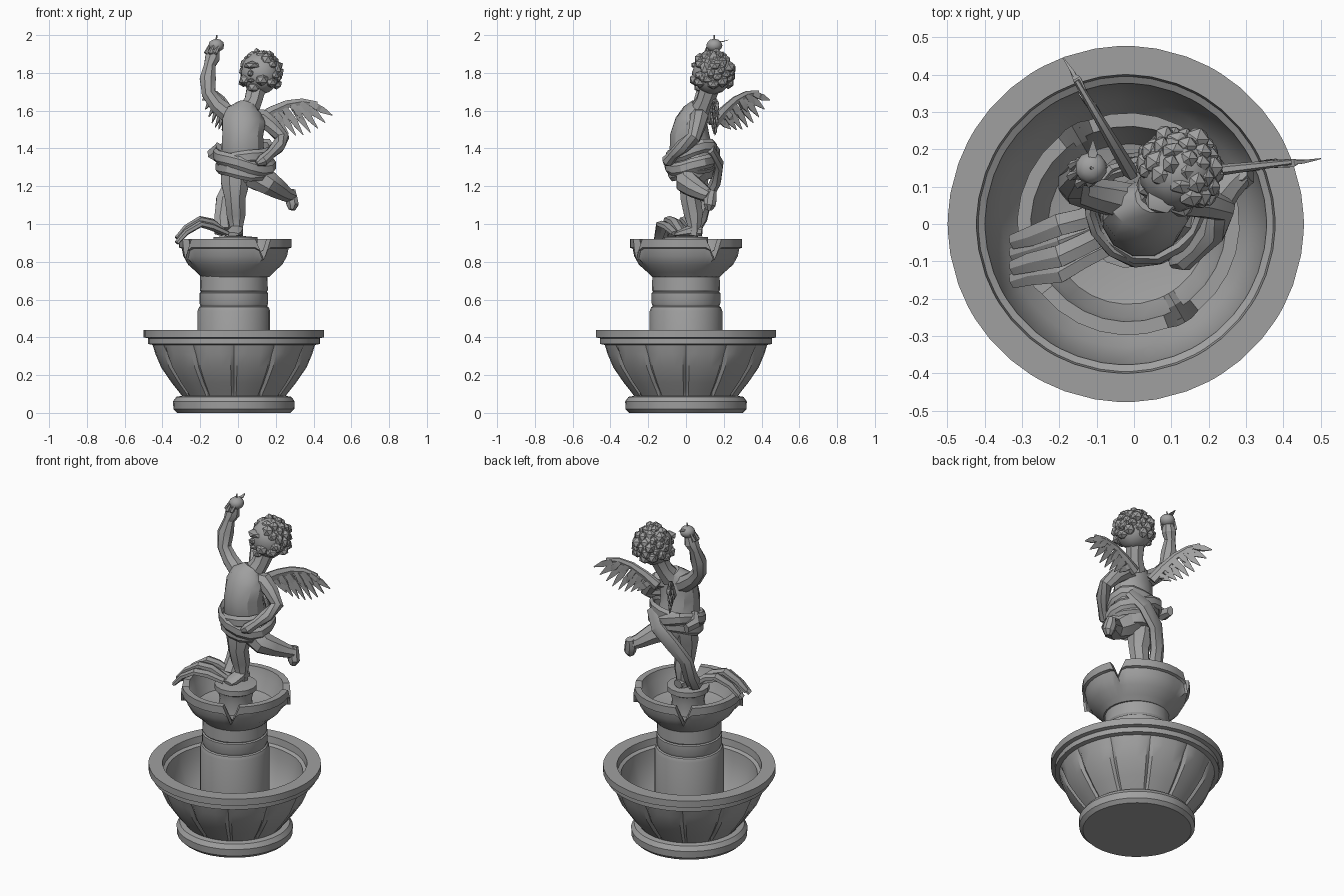
import bpy, bmesh, math, random
from mathutils import Vector, Matrix

random.seed(4)
default_cube = bpy.data.objects.get("Cube")
if default_cube:
    bpy.data.objects.remove(default_cube, do_unlink=True)

stone = bpy.data.materials.new("grey_stone")
stone.use_nodes = True
colour = (0.35, 0.35, 0.35, 1)
stone.diffuse_color = colour
stone.node_tree.nodes["Principled BSDF"].inputs["Base Color"].default_value = colour

X, Y, Z = Vector((1, 0, 0)), Vector((0, 1, 0)), Vector((0, 0, 1))


def finish(name, bm, angle=30):
    """Turn a bmesh into a shaded stone object."""
    bmesh.ops.remove_doubles(bm, verts=bm.verts, dist=0.0002)
    bmesh.ops.recalc_face_normals(bm, faces=bm.faces)
    mesh = bpy.data.meshes.new(name)
    bm.to_mesh(mesh)
    bm.free()
    mesh.materials.append(stone)
    obj = bpy.data.objects.new(name, mesh)
    bpy.context.collection.objects.link(obj)
    bpy.ops.object.select_all(action='DESELECT')
    obj.select_set(True)
    bpy.context.view_layer.objects.active = obj
    bpy.ops.object.shade_smooth_by_angle(angle=math.radians(angle))
    return obj


def bridge(bm, first, second):
    count = len(first)
    for i in range(count):
        j = (i + 1) % count
        bm.faces.new((first[i], first[j], second[j], second[i]))


def revolve(name, profile, angles, centre_x, warp=None, angle=30):
    """Turn a profile of (radius, height) about a vertical axis."""
    bm = bmesh.new()
    rings = []
    for radius, height in profile:
        ring = []
        for degrees in angles:
            r, z = warp(degrees, radius, height) if warp else (radius, height)
            a = math.radians(degrees)
            ring.append(bm.verts.new((centre_x + r * math.cos(a), r * math.sin(a), z)))
        rings.append(ring)
    for lower, upper in zip(rings, rings[1:]):
        bridge(bm, lower, upper)
    return finish(name, bm, angle)


def add_loft(bm, stations, ref=Y, sides=8, closed=False):
    """Sweep an ellipse along stations of (x, y, z, half_width, half_depth along ref)."""
    points = [Vector(s[:3]) for s in stations]
    last = len(points) - 1
    rings = []
    for i, (point, station) in enumerate(zip(points, stations)):
        if closed:
            tangent = points[(i + 1) % len(points)] - points[i - 1]
        else:
            tangent = points[min(i + 1, last)] - points[max(i - 1, 0)]
        tangent.normalize()
        v = (ref - tangent * ref.dot(tangent)).normalized()
        u = v.cross(tangent)
        wide, deep = station[3], station[-1]
        ring = []
        for k in range(sides):
            a = math.tau * (k + 0.5) / sides
            ring.append(bm.verts.new(point + u * wide * math.cos(a) + v * deep * math.sin(a)))
        rings.append(ring)
    for a, b in zip(rings, rings[1:]):
        bridge(bm, a, b)
    if closed:
        bridge(bm, rings[-1], rings[0])
    else:
        bm.faces.new(rings[0])
        bm.faces.new(rings[-1])


def loft(name, stations, **options):
    bm = bmesh.new()
    add_loft(bm, stations, **options)
    return finish(name, bm)


def add_blob(bm, centre, size, detail=1):
    matrix = Matrix.Translation(centre) @ Matrix.Diagonal((*size, 1))
    bmesh.ops.create_icosphere(bm, subdivisions=detail, radius=1, matrix=matrix)


# Large basin with twelve panels parted by grooves
def flute(degrees, r, z):
    grooved = degrees % 30 == 0 and 0.1 < z < 0.35 and r > 0.27 and (r, z) in outer_wall
    return (r - 0.014 if grooved else r), z


outer_wall = [(0.29, 0.11), (0.33, 0.16), (0.385, 0.24), (0.415, 0.31)]
basin = [(0, 0), (0.3, 0), (0.32, 0.02), (0.322, 0.06), (0.305, 0.085), (0.275, 0.09)]
basin += outer_wall
basin += [(0.43, 0.36), (0.455, 0.365), (0.455, 0.395), (0.477, 0.4), (0.477, 0.44),
          (0.4, 0.44), (0.395, 0.4), (0.377, 0.39), (0.37, 0.33), (0.33, 0.2),
          (0.26, 0.13), (0, 0.13)]
panel_angles = [30 * k + step for k in range(12) for step in (0, 2.5, 10, 20, 27.5)]
revolve("basin", basin, panel_angles, -0.022, flute)

# Column with stepped bands
column = [(0, 0.12), (0.192, 0.12), (0.192, 0.54), (0.184, 0.56), (0.176, 0.565),
          (0.182, 0.58), (0.182, 0.635), (0.174, 0.64), (0.18, 0.65), (0.178, 0.73), (0, 0.73)]
revolve("column", column, range(0, 360, 15), -0.022)


# Upper bowl with four pouring notches in its lip
def notch(degrees, r, z):
    offset = abs((degrees + 60 + 45) % 90 - 45)
    limit = 0.81 + 0.11 * min(offset / 9, 1)
    if r > 0.2 and offset < 9:
        return r + (0.006 if r > 0.27 else 0), min(z, limit)
    return r, z


bowl = [(0, 0.72), (0.18, 0.72), (0.205, 0.745), (0.25, 0.785), (0.275, 0.83), (0.283, 0.87),
        (0.298, 0.875), (0.298, 0.92), (0.262, 0.92), (0.25, 0.87), (0.215, 0.8),
        (0.12, 0.775), (0, 0.775)]
lip_angles = [90 * k + 30 + step for k in range(4) for step in (-9, -4, 0, 4, 9, 21, 33, 45, 57, 69)]
revolve("upper_bowl", bowl, lip_angles, -0.015, notch)
pedestal = [(0, 0.76), (0.1, 0.77), (0.09, 0.84), (0.1, 0.89), (0.118, 0.9), (0.118, 0.93), (0, 0.94)]
revolve("pedestal", pedestal, range(0, 360, 24), -0.015)

# Torso and neck
loft("torso", [(0.03, 0.06, 1.23, 0.08, 0.08), (0.03, 0.05, 1.31, 0.125, 0.115),
               (0.025, 0.025, 1.4, 0.115, 0.118), (0.025, 0.02, 1.47, 0.112, 0.108),
               (0.03, 0.03, 1.54, 0.118, 0.09), (0.035, 0.05, 1.59, 0.1, 0.07),
               (0.05, 0.07, 1.63, 0.05, 0.045)], sides=12)
loft("neck", [(0.05, 0.07, 1.59, 0.06), (0.08, 0.1, 1.65, 0.05), (0.1, 0.13, 1.73, 0.055)])

# Arms
loft("raised_arm", [(-0.01, 0.06, 1.56, 0.05), (-0.06, 0.07, 1.59, 0.05), (-0.11, 0.08, 1.63, 0.045),
                    (-0.155, 0.09, 1.69, 0.04), (-0.16, 0.11, 1.77, 0.046), (-0.15, 0.13, 1.84, 0.032),
                    (-0.135, 0.14, 1.88, 0.042), (-0.125, 0.145, 1.92, 0.03)])
loft("lowered_arm", [(0.08, 0.06, 1.56, 0.05), (0.13, 0.07, 1.56, 0.052), (0.18, 0.06, 1.52, 0.045),
                     (0.235, 0.04, 1.455, 0.038), (0.21, -0.02, 1.41, 0.038),
                     (0.17, -0.065, 1.37, 0.028), (0.13, -0.095, 1.335, 0.034), (0.1, -0.105, 1.32, 0.015)])
fingers = bmesh.new()
for k in range(4):
    swing = math.radians(150 + 50 * k)
    reach = Vector((math.cos(swing), math.sin(swing), 0)) * 0.036
    base, tip = Vector((-0.135, 0.14, 1.885)), Vector((-0.118, 0.15, 1.945))
    add_loft(fingers, [(*base, 0.014), (*(base + reach + Z * 0.025), 0.013), (*(tip + reach), 0.006)], sides=5)
finish("fingers", fingers)

# Legs and feet
loft("standing_leg", [(-0.01, 0.05, 1.32, 0.085), (-0.015, 0.04, 1.22, 0.082), (-0.015, 0.025, 1.13, 0.058),
                      (-0.01, 0.04, 1.05, 0.054), (-0.008, 0.045, 0.985, 0.037), (-0.01, 0.04, 0.94, 0.04)])
loft("standing_foot", [(-0.005, 0.085, 0.96, 0.03, 0.025), (-0.01, 0.03, 0.965, 0.04, 0.035),
                       (-0.025, -0.03, 0.95, 0.045, 0.02), (-0.03, -0.055, 0.945, 0.035, 0.01)], ref=Z)
loft("lifted_leg", [(0.05, 0.05, 1.29, 0.085), (0.11, 0.02, 1.25, 0.08), (0.165, 0.01, 1.215, 0.066),
                    (0.205, 0.05, 1.19, 0.056), (0.25, 0.1, 1.16, 0.042), (0.285, 0.13, 1.145, 0.034)])
loft("lifted_foot", [(0.28, 0.14, 1.18, 0.025), (0.28, 0.13, 1.14, 0.036),
                     (0.29, 0.125, 1.1, 0.034), (0.285, 0.12, 1.075, 0.018)])

# Head with cheeks, nose, ears and curls
centre = Vector((0.12, 0.14, 1.8))
face = Vector((-0.5, -0.85, 0.12)).normalized()
side = face.cross(Z).normalized()
head = bmesh.new()
add_blob(head, centre, (0.108, 0.108, 0.118), 2)
add_blob(head, centre + face * 0.108 - Z * 0.015, (0.018, 0.018, 0.02))
add_blob(head, centre + face * 0.075 - Z * 0.085, (0.035, 0.035, 0.03))
add_blob(head, centre + face * 0.1 - Z * 0.052, (0.022, 0.022, 0.012))
add_blob(head, centre + face * 0.09 + Z * 0.03, (0.05, 0.04, 0.022))
for sign in (-1, 1):
    add_blob(head, centre + face * 0.072 + side * sign * 0.05 - Z * 0.045, (0.038, 0.038, 0.035))
    add_blob(head, centre + side * sign * 0.108 - Z * 0.02, (0.018, 0.02, 0.03))
finish("head", head)
hair = bmesh.new()
golden = math.pi * (3 - math.sqrt(5))
for k in range(70):
    z = 1 - 2 * (k + 0.5) / 70
    r = math.sqrt(1 - z * z)
    direction = Vector((r * math.cos(k * golden), r * math.sin(k * golden), z))
    if direction.dot(face) < 0.3 + 0.4 * max(z, 0) and z > -0.6:
        size = [random.uniform(0.024, 0.037) for axis in range(3)]
        add_blob(hair, centre + direction * random.uniform(0.092, 0.104), size)
finish("hair_curls", hair)

# Apple with stem and leaf
apple = bmesh.new()
add_blob(apple, (-0.115, 0.15, 1.945), (0.043, 0.043, 0.036), 2)
add_loft(apple, [(-0.115, 0.15, 1.97, 0.005), (-0.112, 0.15, 2.0, 0.004)], sides=5)
add_loft(apple, [(-0.115, 0.16, 1.97, 0.005, 0.003), (-0.11, 0.19, 1.965, 0.018, 0.003),
                 (-0.11, 0.225, 1.975, 0.002, 0.002)], ref=Z, sides=4)
finish("apple", apple)


# Wings built from a leading bone and layered feathers
def wing(name, root, tip, lift):
    root = Vector(root)
    span = Vector((tip[0], tip[1], root.z)) - root
    normal = span.normalized().cross(Z)
    place = lambda s, h, out=0: root + span * s + Z * (h + lift * s) + normal * out
    bone = lambda s: 0.1 * math.sin(min(s / 0.6, 1) * math.pi / 2) - 0.06 * max(s - 0.6, 0)
    bm = bmesh.new()
    add_loft(bm, [(*place(k / 5, bone(k / 5) - 0.012), 0.034 - 0.005 * k, 0.02 - 0.003 * k)
                  for k in range(5)], ref=normal, sides=6)
    for layer, count, reach in ((0, 8, 1), (1, 6, 0.6)):
        for k in range(count):
            f = k / (count - 1)
            start = place(0.1 + 0.6 * f, bone(0.1 + 0.6 * f) - 0.015, 0)
            finish_point = place(0.32 + 0.68 * f, -0.07 - 0.035 * math.sin(f * math.pi) + 0.085 * f * f, 0)
            end = start.lerp(finish_point, reach)
            shift = normal * (0.006 * (k % 2) - 0.003)
            middle = start.lerp(end, 0.55) + shift
            thick = 0.007 + 0.008 * layer
            add_loft(bm, [(*start, 0.016, thick), (*middle, 0.024, thick), (*end, 0.003, 0.002)],
                     ref=normal, sides=4)
    finish(name, bm, 20)


wing("left_wing", (0.1, 0.13, 1.56), (0.5, 0.175), 0.0)
wing("right_wing", (-0.01, 0.14, 1.54), (-0.19, 0.445), 0.1)

# Cloth wrapped about the hips in tilted folds
cloth = bmesh.new()
for fold, (height, tilt, grow) in enumerate(((1.375, -0.02, 0), (1.34, 0.035, 0.008), (1.3, 0.01, -0.006))):
    path = []
    for k in range(14):
        a = math.tau * k / 14
        wave = 0.008 * math.sin(3 * a + fold)
        path.append((0.035 + (0.145 + grow) * math.cos(a), 0.035 + (0.125 + grow + wave) * math.sin(a),
                     height - tilt * math.cos(a) + 0.03 * math.sin(a) + wave, 0.016, 0.036))
    add_loft(cloth, path, ref=Z, sides=6, closed=True)
add_loft(cloth, [(-0.1, 0.06, 1.41, 0.02, 0.03), (-0.13, 0.1, 1.37, 0.035, 0.035),
                 (-0.12, 0.17, 1.36, 0.02, 0.03)], ref=Z, sides=6)
finish("hip_cloth", cloth)

# Cloth falling behind the leg and spilling over the bowl
loft("falling_cloth", [(0.14, 0.13, 1.4, 0.04, 0.02), (0.07, 0.175, 1.32, 0.05, 0.025),
                       (-0.02, 0.16, 1.23, 0.05, 0.028), (-0.075, 0.11, 1.13, 0.045, 0.03),
                       (-0.085, 0.08, 1.03, 0.045, 0.035), (-0.08, 0.03, 0.96, 0.05, 0.04)], sides=7)
spill = bmesh.new()
for k in range(4):
    drift = 0.035 * (k - 1.5)
    rise = 0.025 * (k % 2)
    add_loft(spill, [(-0.06, 0.0 + drift, 0.95, 0.03, 0.015),
                     (-0.14, -0.04 + drift, 0.985 + rise, 0.032, 0.02),
                     (-0.2, -0.065 + drift * 1.2, 1.0 + rise, 0.034, 0.018),
                     (-0.275, -0.085 + drift, 0.955 + rise, 0.03, 0.016),
                     (-0.325, -0.1 + drift, 0.9 + rise, 0.022, 0.012)], ref=Z, sides=6)
finish("spilled_cloth", spill)
